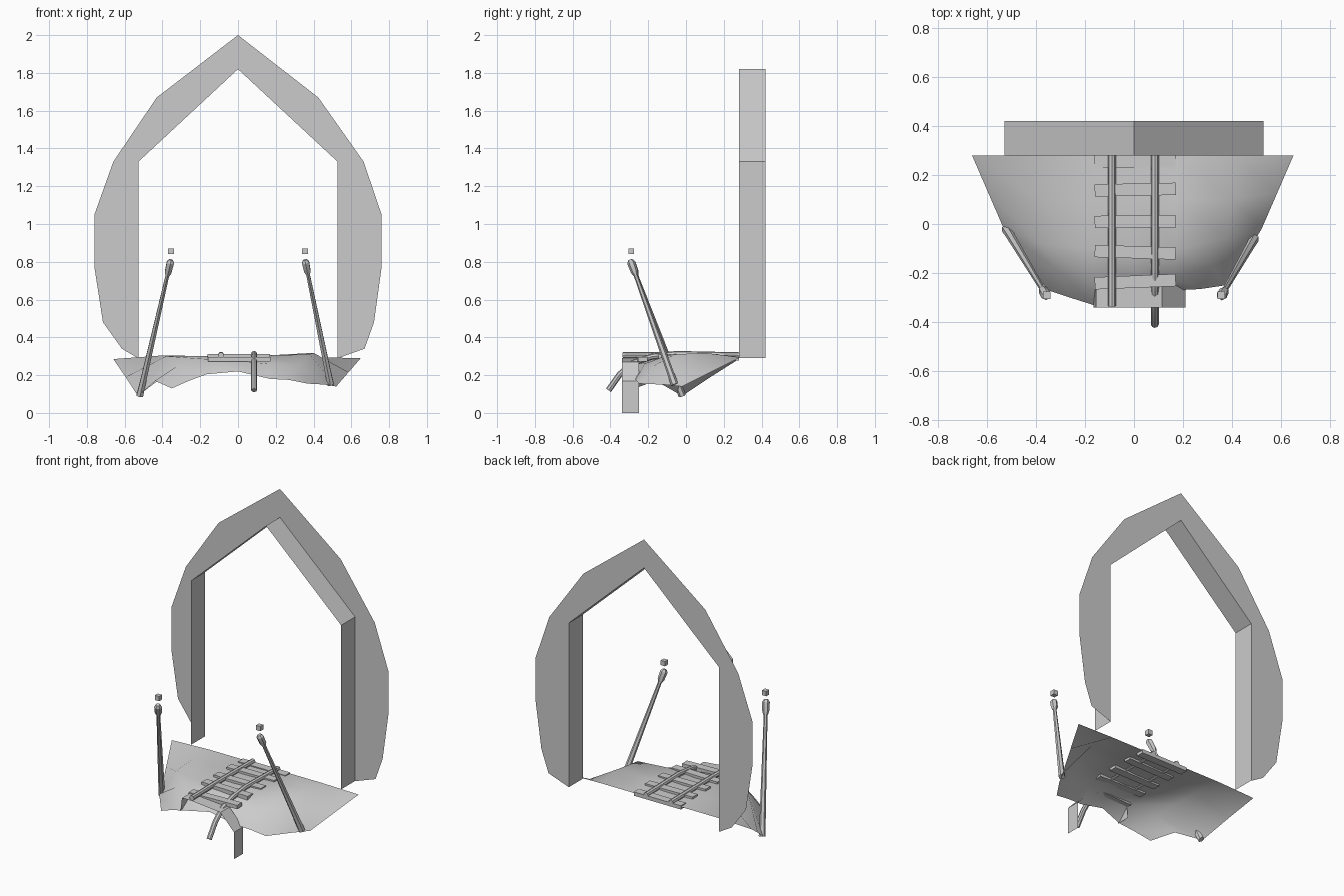
import bpy, bmesh, math
from mathutils import Vector

cube = bpy.data.objects.get("Cube")
if cube:
    bpy.data.objects.remove(cube, do_unlink=True)

grey = bpy.data.materials.new("plain grey")
grey.use_nodes = True
grey.diffuse_color = (0.6, 0.6, 0.6, 1)
grey.node_tree.nodes["Principled BSDF"].inputs["Base Color"].default_value = (0.6, 0.6, 0.6, 1)


def finish(name, bm, smooth=None):
    mesh = bpy.data.meshes.new(name)
    bm.to_mesh(mesh)
    bm.free()
    mesh.materials.append(grey)
    ob = bpy.data.objects.new(name, mesh)
    bpy.context.collection.objects.link(ob)
    if smooth:
        bpy.ops.object.select_all(action="DESELECT")
        ob.select_set(True)
        bpy.context.view_layer.objects.active = ob
        bpy.ops.object.shade_smooth_by_angle(angle=math.radians(smooth))
    return ob


def strip(name, rows, smooth=None):
    """Skin equal-length rows of points with quads."""
    bm = bmesh.new()
    grid = [[bm.verts.new(p) for p in row] for row in rows]
    for a, b in zip(grid, grid[1:]):
        for i in range(len(a) - 1):
            bm.faces.new((a[i], b[i], b[i + 1], a[i + 1]))
    return finish(name, bm, smooth)


def box(name, centre, size, turn=0):
    bm = bmesh.new()
    bmesh.ops.create_cube(bm, size=1)
    for v in bm.verts:
        v.co = Vector(v.co[i] * size[i] for i in range(3))
    ob = finish(name, bm)
    ob.location = centre
    ob.rotation_euler.z = turn
    return ob


def tube(name, path, radii, sides=8, smooth=40):
    """Round bar through points, one radius for each, capped at both ends."""
    pts = [Vector(p) for p in path]
    bm = bmesh.new()
    rings = []
    for i, p in enumerate(pts):
        d = (pts[min(i + 1, len(pts) - 1)] - pts[max(i - 1, 0)]).normalized()
        u = d.cross(Vector((1, 0, 0))).normalized()
        w = d.cross(u)
        rings.append([bm.verts.new(p + radii[i] * (math.cos(t) * u + math.sin(t) * w))
                      for t in (math.tau * k / sides for k in range(sides))])
    for a, b in zip(rings, rings[1:]):
        for k in range(sides):
            n = (k + 1) % sides
            bm.faces.new((a[k], a[n], b[n], b[k]))
    bm.faces.new(rings[0][::-1])
    bm.faces.new(rings[-1])
    bmesh.ops.recalc_face_normals(bm, faces=bm.faces)
    return finish(name, bm, smooth)


# Flat arch face at the back, with a lining that reaches forward from its opening
outer = [(-.53, .29), (-.615, .34), (-.715, .48), (-.76, .77), (-.76, 1.05), (-.66, 1.33),
         (-.43, 1.67), (0, 2), (.425, 1.67), (.665, 1.33), (.76, 1.05), (.76, .77),
         (.72, .48), (.67, .34), (.53, .29)]
inner = [(-.527, .29), (-.527, 1.33), (0, 1.82), (.527, 1.33), (.527, .29)]
bm = bmesh.new()
bm.faces.new([bm.verts.new((x, .42, z)) for x, z in outer + inner[::-1]])
bmesh.ops.triangulate(bm, faces=bm.faces)
finish("arch_face", bm)
strip("arch_lining", [[(x, y, z) for x, z in inner] for y in (.28, .42)])

# Uneven ground sheet, folded down along its sides and front
back = [(-.66, .28, .285), (-.40, .28, .295), (-.17, .28, .295), (0, .28, .295),
        (.17, .28, .295), (.40, .28, .295), (.65, .28, .29)]
middle = [(-.595, .13, .19), (-.39, .10, .305), (-.17, .10, .3), (0, .10, .298),
          (.17, .10, .305), (.40, .10, .318), (.585, .13, .215)]
fold = [(-.53, -.02, .09), (-.38, -.08, .3), (-.17, -.10, .3), (0, -.10, .295),
        (.17, -.10, .305), (.38, -.06, .31), (.52, -.02, .14)]
shoulder = [(-.44, -.16, .17), (-.32, -.18, .25), (-.17, -.24, .285), (0, -.24, .275),
            (.16, -.22, .26), (.32, -.17, .25), (.46, -.12, .15)]
front = [(-.35, -.27, .13), (-.26, -.30, .17), (-.165, -.33, .205), (0, -.28, .22),
         (.17, -.27, .18), (.27, -.265, .175), (.37, -.25, .155)]
strip("ground", [back, middle, fold, shoulder, front], 60)

# Broken front lip: level top, slope, then a hanging plate
lip = [(-.165, .205), (-.155, .29), (-.09, .29), (.115, .27), (.21, .17), (.21, 0)]
strip("front_lip", [[(x, y, z) for x, z in lip] for y in (-.25, -.34)])

# Track rails, one of them bent over the edge
tube("right_rail", [(-.09, .28, .305), (-.09, -.1, .308), (-.09, -.335, .305)], [.016] * 3)
tube("left_rail", [(.085, .28, .305), (.085, -.05, .312), (.085, -.18, .298), (.085, -.28, .265),
                   (.085, -.35, .205), (.085, -.41, .12)], [.016] * 6)

# Track ties
ties = [(.255, .29, 0), (.14, .30, .02), (.01, .30, .01), (-.115, .30, -.03), (-.235, .285, .04)]
for n, (y, z, turn) in enumerate(ties):
    box(f"tie_{n + 1}", (.005, y, z), (.33, .05, .024), turn)

# Leaning posts with thick heads and a small block floating above each
for side, name, foot in ((-1, "right", (.52, -.02, .09)), (1, "left", (.49, -.06, .15))):
    a = Vector((side * foot[0], foot[1], foot[2]))
    b = Vector((side * .355, -.295, .81))
    path = [a.lerp(b, t) for t in (0, .1, .88, .91, .98, 1)]
    tube(name + "_post", path, [.02, .018, .011, .02, .022, .012], 6, 30)
    box(name + "_block", (side * .355, -.29, .855), (.03, .03, .03))
